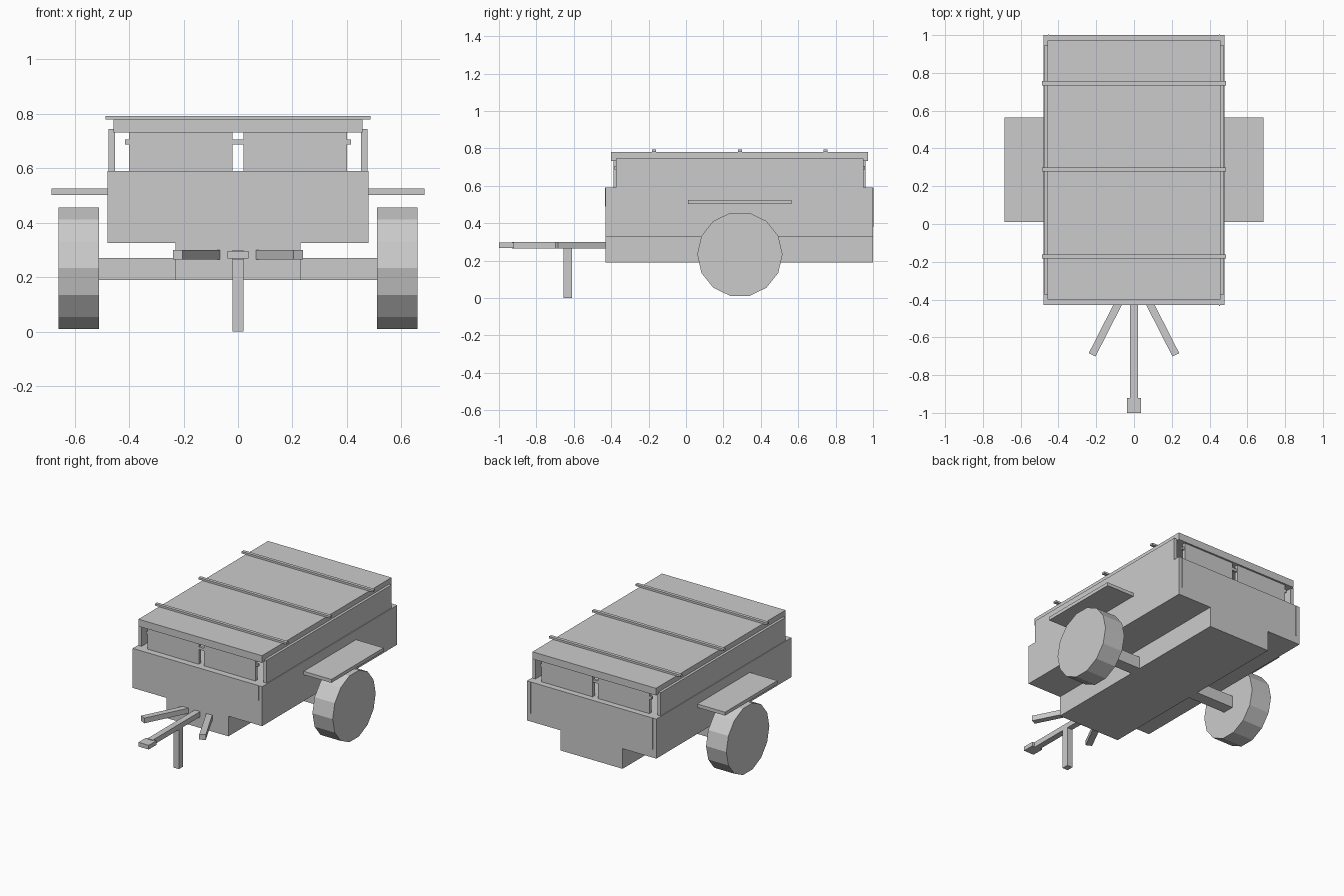
import bpy, math
from mathutils import Vector

cube = bpy.data.objects.get("Cube")
if cube:
    bpy.data.objects.remove(cube, do_unlink=True)

grey = bpy.data.materials.new("plain grey")
grey.use_nodes = True
grey.diffuse_color = (0.6, 0.6, 0.6, 1)
for node in grey.node_tree.nodes:
    if node.type == 'BSDF_PRINCIPLED':
        node.inputs["Base Color"].default_value = grey.diffuse_color


def box(name, x, y, z, turn=0):
    """Box from (low, high) ranges, optionally turned about z."""
    low, high = Vector((x[0], y[0], z[0])), Vector((x[1], y[1], z[1]))
    bpy.ops.mesh.primitive_cube_add(size=1, location=(low + high) / 2, rotation=(0, 0, turn))
    ob = bpy.context.object
    ob.name = name
    ob.scale = high - low
    ob.data.materials.append(grey)
    return ob


def pair(name, x, y, z):
    """The same box on both sides."""
    box("left_" + name, x, y, z)
    box("right_" + name, (-x[1], -x[0]), y, z)


AXLE_Y = 0.288
TUB_Y = (-0.43, 1.0)

# Body
box("upper_tub", (-0.48, 0.48), TUB_Y, (0.325, 0.59))
box("lower_tub", (-0.23, 0.23), TUB_Y, (0.19, 0.325))
pair("side_panel", (0.452, 0.475), (-0.375, 0.948), (0.59, 0.745))
pair("fender", (0.48, 0.685), (0.01, 0.565), (0.502, 0.525))

# Lid and rack bars
box("lid", (-0.458, 0.458), (-0.4, 0.972), (0.732, 0.78))
for i, y in enumerate((-0.172, 0.288, 0.745)):
    box(f"rack_bar_{i + 1}", (-0.487, 0.487), (y - 0.011, y + 0.011), (0.78, 0.793))

# End panels with hinge rods
for end, y in (("front", -0.375), ("back", 0.948)):
    pair(end + "_panel", (0.02, 0.4), (y - 0.012, y + 0.012), (0.59, 0.732))
    box(end + "_hinge_rod", (-0.415, 0.415), (y - 0.008, y + 0.008), (0.687, 0.705))

# Thin corner stays
box("front_stay", (0.451, 0.455), (-0.434, -0.43), (0.49, 0.59))
pair("back_stay", (0.451, 0.455), (1.0, 1.003), (0.38, 0.59))

# Axle and wheels
box("axle", (-0.51, 0.51), (AXLE_Y - 0.04, AXLE_Y + 0.04), (0.19, 0.27))
for side, name in ((1, "left_wheel"), (-1, "right_wheel")):
    bpy.ops.mesh.primitive_cylinder_add(vertices=14, radius=0.228, depth=0.15,
                                        location=(side * 0.585, AXLE_Y, 0.233),
                                        rotation=(0, math.pi / 2, 0))
    wheel = bpy.context.object
    wheel.name = name
    # A corner points forward, so the tread is flat on the ground
    wheel.data.materials.append(grey)

# Drawbar, coupler, stand and splayed braces
box("drawbar", (-0.02, 0.02), (-0.93, -0.43), (0.265, 0.3))
box("coupler", (-0.038, 0.038), (-1.0, -0.92), (0.268, 0.296))
box("stand", (-0.02, 0.02), (-0.655, -0.61), (0, 0.265))
for side, name in ((1, "left_brace"), (-1, "right_brace")):
    box(name, (side * 0.149 - 0.02, side * 0.149 + 0.02), (-0.71, -0.39),
        (0.265, 0.3), side * math.radians(27))
